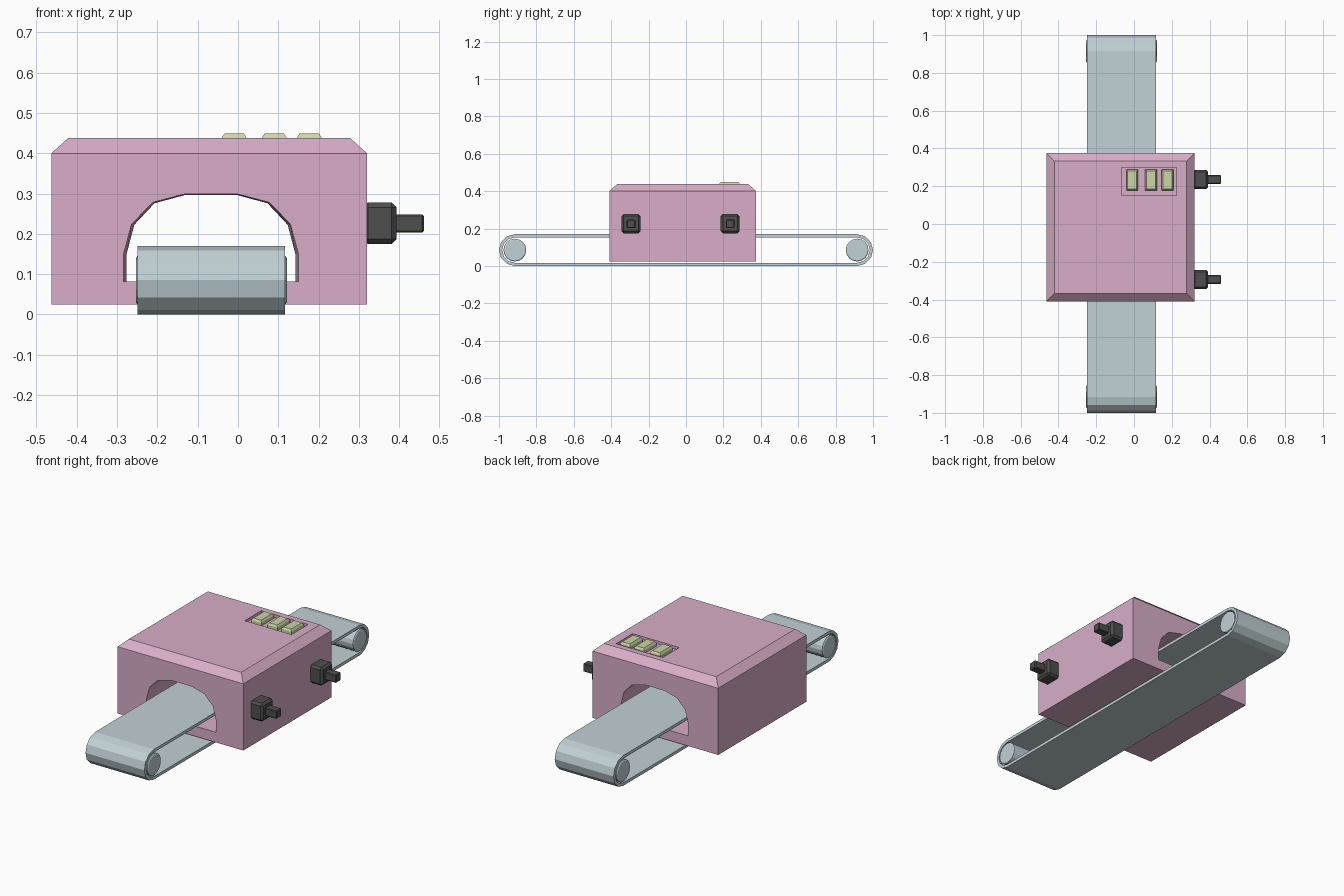
import bpy, bmesh, math
from mathutils import Matrix

if "Cube" in bpy.data.objects:
    bpy.data.objects.remove(bpy.data.objects["Cube"])


def material(name, rgb):
    m = bpy.data.materials.new(name)
    lin = [((c / 255 + 0.055) / 1.055) ** 2.4 for c in rgb]
    m.diffuse_color = (*lin, 1)
    m.use_nodes = True
    m.node_tree.nodes["Principled BSDF"].inputs["Base Color"].default_value = m.diffuse_color
    return m


PINK = material("pink housing", (216, 174, 200))
STEEL = material("pale grey belt", (193, 209, 214))
DARK = material("charcoal", (78, 78, 78))
GREEN = material("pale green buttons", (204, 214, 166))


def finish(name, bm, mat):
    bmesh.ops.recalc_face_normals(bm, faces=bm.faces)
    me = bpy.data.meshes.new(name)
    bm.to_mesh(me)
    bm.free()
    me.materials.append(mat)
    ob = bpy.data.objects.new(name, me)
    bpy.context.collection.objects.link(ob)
    return ob


def loft(name, rings, mat):
    """Closed solid through a stack of equal-length point rings."""
    bm = bmesh.new()
    vs = [[bm.verts.new(p) for p in r] for r in rings]
    n = len(vs[0])
    for a, b in zip(vs, vs[1:]):
        for i in range(n):
            j = (i + 1) % n
            bm.faces.new((a[i], a[j], b[j], b[i]))
    bm.faces.new(vs[0])
    bm.faces.new(vs[-1])
    return finish(name, bm, mat)


def rect(x0, x1, y0, y1, z, d=0):
    return [(x0 + d, y0 + d, z), (x1 - d, y0 + d, z), (x1 - d, y1 - d, z), (x0 + d, y1 - d, z)]


def box(name, x, y, z, mat, bevel):
    bm = bmesh.new()
    size = [b - a for a, b in (x, y, z)]
    mid = [(a + b) / 2 for a, b in (x, y, z)]
    bmesh.ops.create_cube(bm, size=1, matrix=Matrix.Translation(mid) @ Matrix.Diagonal((*size, 1)))
    if bevel:
        bmesh.ops.bevel(bm, geom=bm.edges[:], offset=bevel, segments=1, affect='EDGES')
    return finish(name, bm, mat)


def cut(ob, cutter):
    cutter.hide_render = True
    mod = ob.modifiers.new("cut", 'BOOLEAN')
    mod.operation, mod.object, mod.solver = 'DIFFERENCE', cutter, 'EXACT'
    bpy.context.view_layer.update()
    me = bpy.data.meshes.new_from_object(ob.evaluated_get(bpy.context.evaluated_depsgraph_get()))
    ob.modifiers.clear()
    ob.data = me
    bpy.data.objects.remove(cutter)


# Housing with chamfered top
B = (-0.463, 0.32, -0.41, 0.375)
housing = loft("housing", [rect(*B, 0.025), rect(*B, 0.40), rect(*B, 0.438, 0.042)], PINK)

# Arched tunnel, slightly narrower towards the back
CX = -0.067
half = [(0.217, 0.082), (0.217, 0.15), (0.197, 0.224), (0.145, 0.278), (0.065, 0.299)]
arch = half + [(-x, z) for x, z in reversed(half)]


def arch_ring(y, s, t):
    return [(CX + x * s, y, 0.082 + (z - 0.082) * t) for x, z in arch]


cut(housing, loft("tunnel_cutter", [arch_ring(-0.42, 1, 1), arch_ring(0.385, 0.965, 0.99)], PINK))

# Recessed control panel with three buttons
cut(housing, box("panel_cutter", (-0.065, 0.226), (0.152, 0.30), (0.422, 0.5), PINK, 0))
for i, x in enumerate((-0.0095, 0.09, 0.177)):
    b = (x - 0.031, x + 0.031, 0.177, 0.288)
    loft(f"button_{i + 1}", [rect(*b, 0.421), rect(*b, 0.438), rect(*b, 0.449, 0.007)], GREEN)

# Side knobs: chamfered block with a square stub
for i, y in enumerate((-0.294, 0.236)):
    box(f"knob_base_{i + 1}", (0.31, 0.393), (y - 0.051, y + 0.051), (0.175, 0.278), DARK, 0.012)
    box(f"knob_stub_{i + 1}", (0.38, 0.461), (y - 0.023, y + 0.023), (0.203, 0.248), DARK, 0.004)

# Conveyor belt: a hollow loop swept across x
R, YC, X0, X1 = 0.085, 0.915, -0.249, 0.117


def loop(r):
    pts = []
    for side, start in ((1, -90), (-1, 90)):
        for k in range(7):
            a = math.radians(start + 30 * k)
            pts.append((side * YC + r * math.cos(a), R + r * math.sin(a)))
    return pts


bm = bmesh.new()
rings = [[bm.verts.new((x, *p)) for p in loop(r)]
         for x, r in ((X0, R), (X1, R), (X1, R - 0.017), (X0, R - 0.017))]
for k in range(4):
    a, b = rings[k], rings[(k + 1) % 4]
    for i in range(len(a)):
        j = (i + 1) % len(a)
        bm.faces.new((a[i], a[j], b[j], b[i]))
finish("conveyor_belt", bm, STEEL)

# End rollers, slightly proud of the belt edges
for name, y in (("front_roller", -YC), ("back_roller", YC)):
    ring = lambda x, r: [(x, y + r * math.cos(k * math.tau / 16), R + r * math.sin(k * math.tau / 16))
                         for k in range(16)]
    loft(name, [ring(-0.253, 0.055), ring(-0.249, 0.061), ring(0.117, 0.061), ring(0.121, 0.055)], STEEL)
